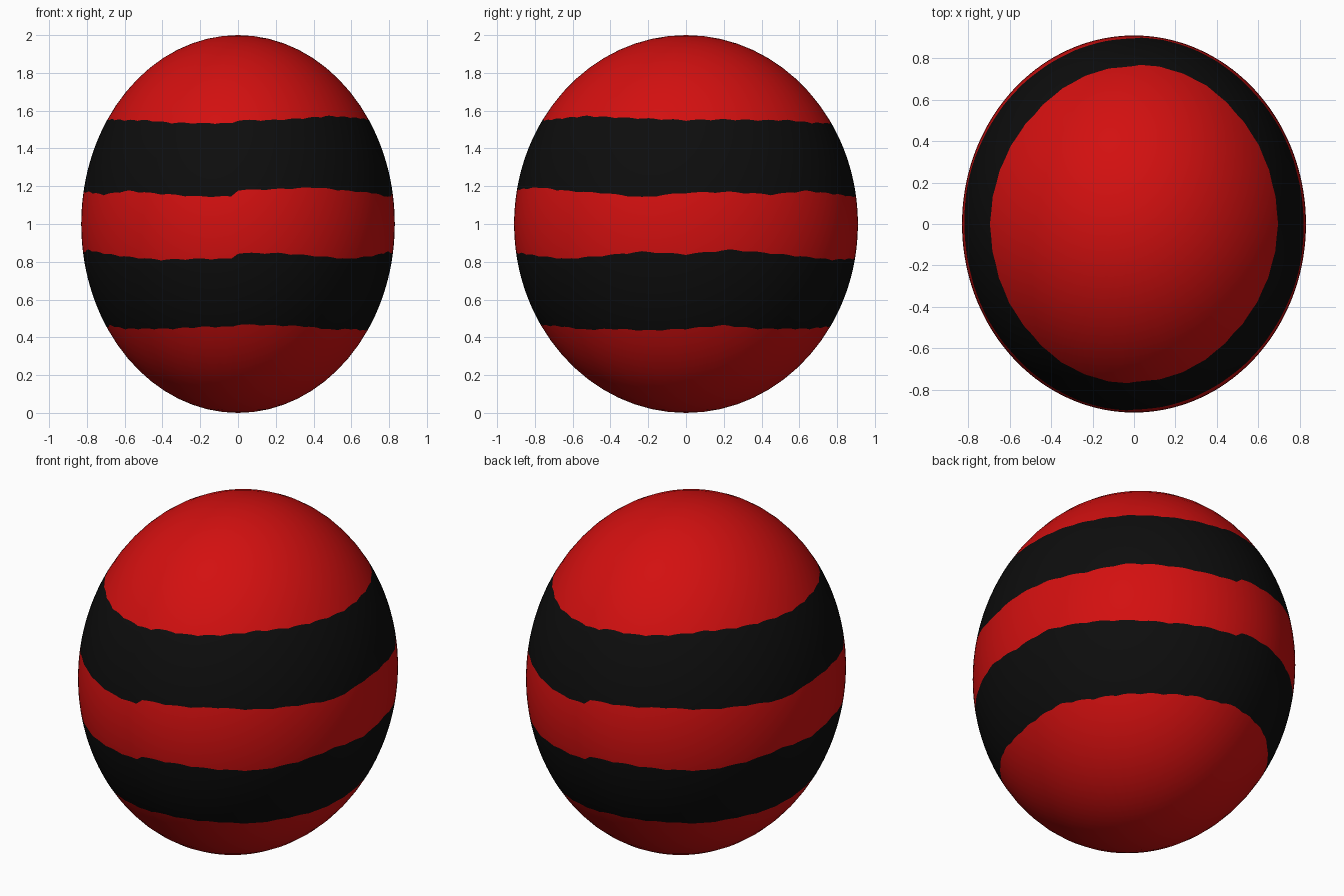
import bpy
import bmesh
from math import sin, cos, acos, pi

cube = bpy.data.objects.get("Cube")
if cube:
    bpy.data.objects.remove(cube, do_unlink=True)

RADII = (0.83, 0.91, 1.0)
SEGMENTS = 144        # around the body
ROWS = 10             # rows of faces in each colour zone

# Stripe edges, top to bottom: a mean height, then its wander in thousandths
# over half a turn from the front; the other half repeats it
EDGES = [
    (1.55, (0, 0, 10, 22, 15, 8, 0, 4, 0, 0, -14, -16)),
    (1.17, (10, 15, 24, 6, -5, -28, -4, 0, -14, 6, -10, -24)),
    (0.84, (6, 6, -9, -24, -9, 14, 0, 24, 5, -14, -29, -24)),
    (0.45, (19, 14, 9, -9, -5, -14, -4, 14, -4, -4, -4, 6)),
]


def make_material(name, colour):
    mat = bpy.data.materials.new(name)
    mat.use_nodes = True
    mat.diffuse_color = colour
    mat.node_tree.nodes["Principled BSDF"].inputs["Base Color"].default_value = colour
    return mat


def edge_height(mean, wander, seg):
    """Ragged height of a stripe edge at one segment, with a sharp step at the front."""
    half = SEGMENTS // 2
    pos = (seg % half) / half * len(wander)
    i = int(pos)
    low, high = wander[i], wander[min(i + 1, len(wander) - 1)]
    tooth = 0.006 * abs(sin(pos * 3 * pi / 2)) - 0.004
    return mean + (low + (high - low) * (pos - i)) / 1000 + tooth


def meridian(seg):
    """Points from top to bottom, with rows fitted between the stripe edges."""
    turn = 2 * pi * seg / SEGMENTS
    polar = [0] + [acos(edge_height(m, w, seg) - 1) for m, w in EDGES] + [pi]
    angles = [a + (b - a) * r / ROWS
              for a, b in zip(polar, polar[1:]) for r in range(ROWS)]
    return [(RADII[0] * sin(p) * sin(turn),
             -RADII[1] * sin(p) * cos(turn),
             1 + RADII[2] * cos(p)) for p in angles[1:]]


# Egg-shaped body, one strip of faces per pair of meridians
bm = bmesh.new()
top = bm.verts.new((0, 0, 2))
bottom = bm.verts.new((0, 0, 0))
columns = [[top] + [bm.verts.new(p) for p in meridian(s)] + [bottom]
           for s in range(SEGMENTS)]
last = len(columns[0]) - 2
for s in range(SEGMENTS):
    a, b = columns[s], columns[(s + 1) % SEGMENTS]
    for k in range(last + 1):
        corners = [a[k], a[k + 1], b[k + 1], b[k]]
        if k == 0:
            corners.pop()
        elif k == last:
            corners.pop(2)
        face = bm.faces.new(corners)
        face.smooth = True
        face.material_index = (k // ROWS) % 2    # zones alternate red and black

mesh = bpy.data.meshes.new("striped_egg_body")
bm.to_mesh(mesh)
bm.free()
mesh.materials.append(make_material("red", (0.65, 0.005, 0.005, 1)))
mesh.materials.append(make_material("black", (0.004, 0.004, 0.004, 1)))
body = bpy.data.objects.new("striped_egg_body", mesh)
bpy.context.collection.objects.link(body)
